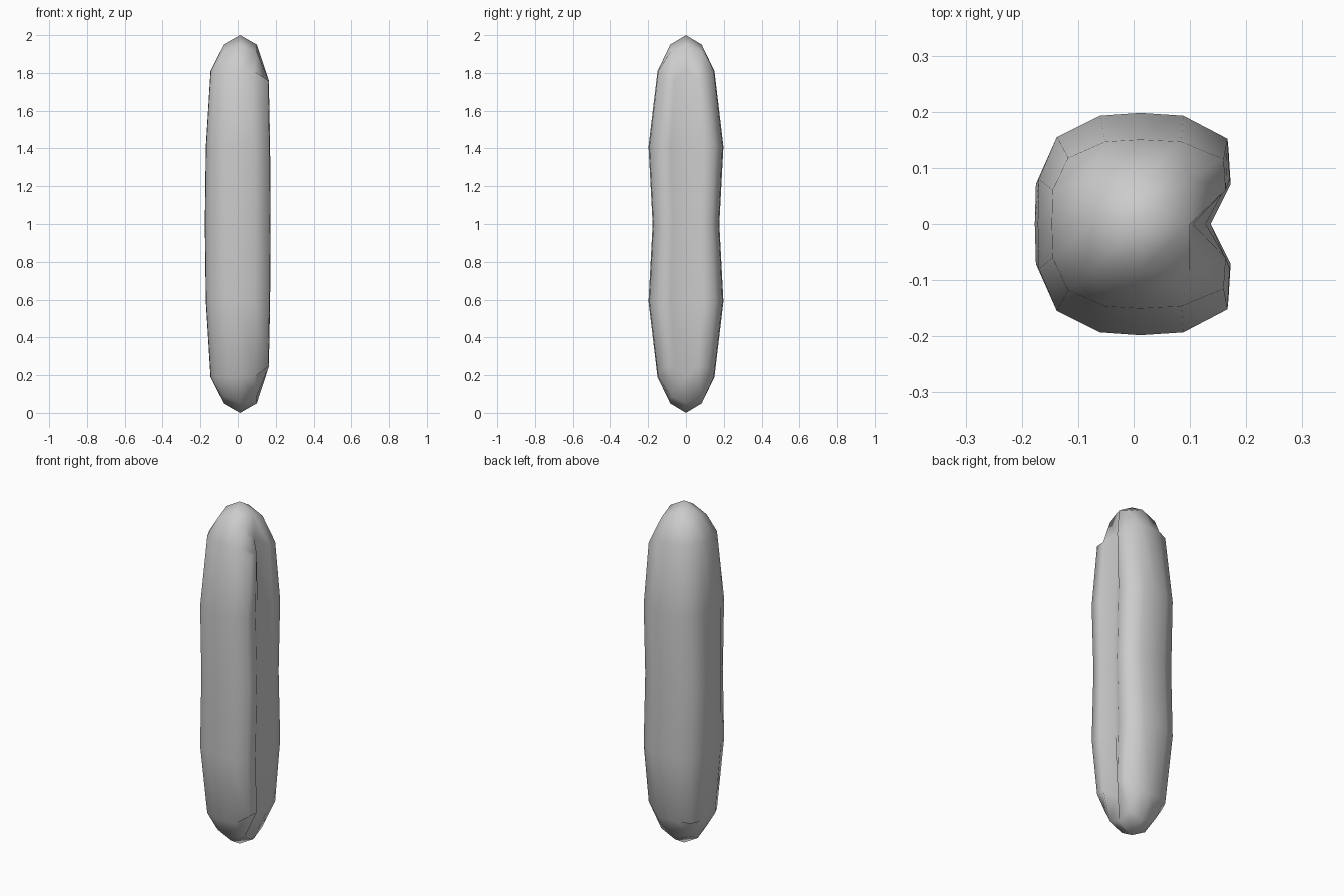
import bpy, bmesh

if "Cube" in bpy.data.objects:
    bpy.data.objects.remove(bpy.data.objects["Cube"])

# Half cross-section (y >= 0), from the left side round to the grooved right side
HALF = [(-0.177, 0), (-0.175, 0.08), (-0.142, 0.155), (-0.063, 0.193),
        (0.012, 0.198), (0.09, 0.193), (0.17, 0.152), (0.174, 0.08), (0.137, 0)]
LOOP = HALF + [(x, -y) for x, y in reversed(HALF[1:-1])]

# Rings: height, y scale, left x scale, right x scale, groove floor x
RINGS = [(0.19, 0.76, 0.83, 0.94, 0.105), (0.59, 1.0, 0.97, 0.98, 0.128),
         (1.0, 0.89, 1.0, 0.99, 0.137), (1.41, 1.0, 0.97, 0.98, 0.128),
         (1.81, 0.76, 0.83, 0.94, 0.105)]

bm = bmesh.new()
rings = []
for n, (z, sy, left, right, groove) in enumerate(RINGS):
    ring = []
    for i, (x, y) in enumerate(LOOP):
        px = groove if i == 8 else x * (left if x < 0 else right)
        pz = z
        if n in (0, 4) and i in (6, 7, 9, 10):   # lips of the groove end lower
            pz += 0.055 if n == 0 else -0.05
        ring.append(bm.verts.new((px, y * sy, pz)))
    rings.append(ring)

# Long walls
for a, b in zip(rings, rings[1:]):
    for i in range(16):
        k = (i + 1) % 16
        bm.faces.new((a[i], a[k], b[k], b[i]))


def cap(ring, tip, up):
    """Close one end with a domed 4 x 4 grid of quads."""
    grid = {}
    border = ([(0, 2), (0, 3), (0, 4), (1, 4), (2, 4), (3, 4), (4, 4), (4, 3),
               (4, 2), (4, 1), (4, 0), (3, 0), (2, 0), (1, 0), (0, 0), (0, 1)])
    for key, v in zip(border, ring):
        grid[key] = v
    for i in (1, 2, 3):
        for j in (1, 2, 3):
            drop = (0, 0.05, 0.09)[abs(i - 2) + abs(j - 2)]
            grid[i, j] = bm.verts.new((0.012 + (i - 2) * 0.088, (j - 2) * 0.083,
                                       tip - up * drop))
    for i in range(4):
        for j in range(4):
            bm.faces.new((grid[i, j], grid[i + 1, j],
                          grid[i + 1, j + 1], grid[i, j + 1]))


cap(rings[-1], 2.0, 1)
cap(rings[0], 0.0, -1)
bmesh.ops.recalc_face_normals(bm, faces=bm.faces)
for f in bm.faces:
    f.smooth = True

# Grooved roll
mesh = bpy.data.meshes.new("grooved_roll")
bm.to_mesh(mesh)
bm.free()
obj = bpy.data.objects.new("grooved_roll", mesh)
bpy.context.collection.objects.link(obj)
